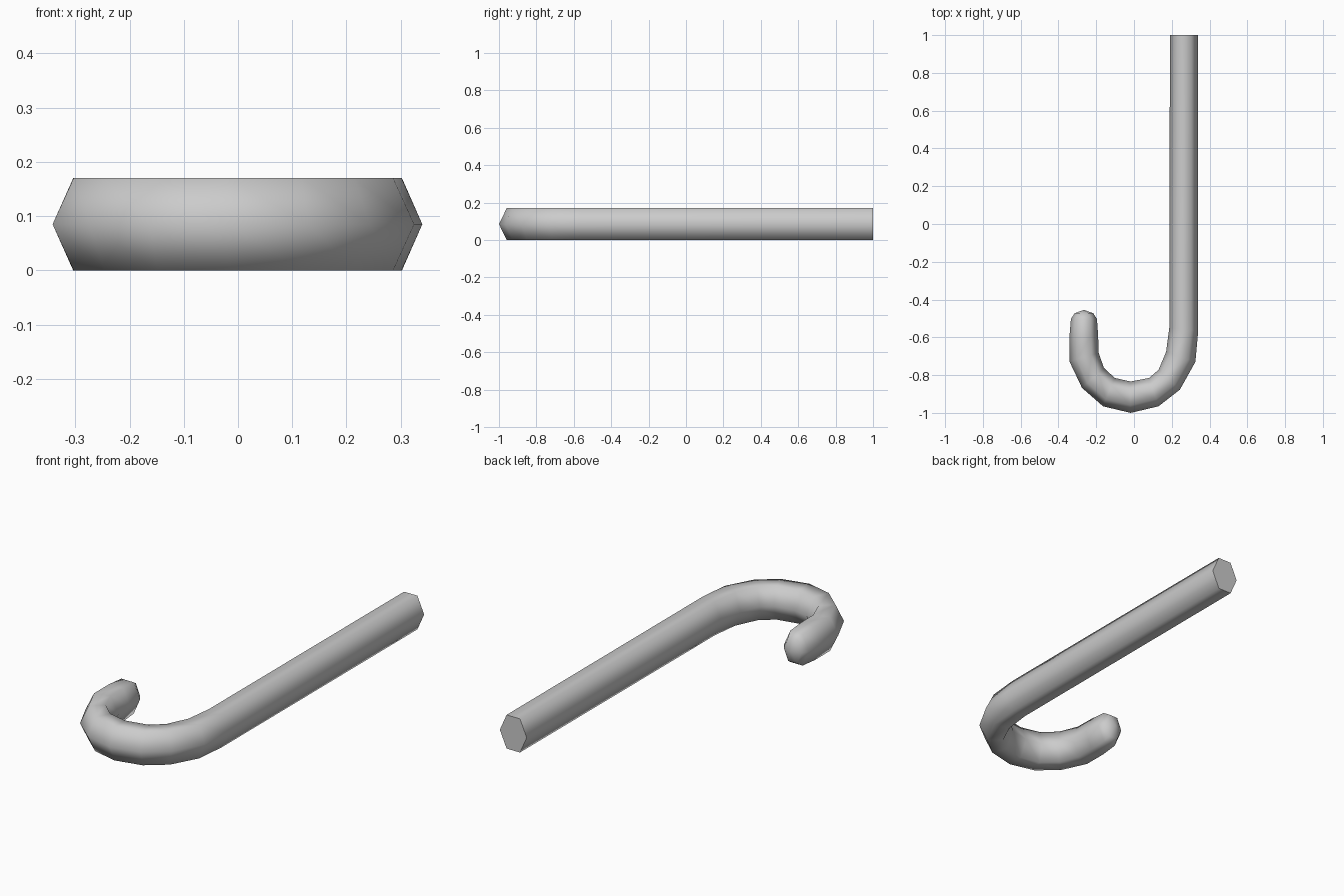
import bpy, bmesh, math
from mathutils import Vector

if "Cube" in bpy.data.objects:
    bpy.data.objects.remove(bpy.data.objects["Cube"])

# Ring stations: outer x, outer y, inner x, inner y, height scale
stations = [
    (.340, 1.0, .190, 1.0, 1),
    (.340, -.565, .187, -.548, 1),
    (.325, -.730, .170, -.677, 1),
    (.243, -.877, .130, -.772, 1),
    (.130, -.965, .080, -.815, 1),
    (-.018, -1.0, -.018, -.834, 1),
    (-.164, -.965, -.102, -.815, 1),
    (-.275, -.868, -.159, -.762, 1),
    (-.342, -.727, -.187, -.683, 1),
    (-.342, -.600, -.190, -.590, 1),
    (-.334, -.503, -.196, -.503, .93),
    (-.314, -.472, -.216, -.472, .70),
]
HALF_H = 0.085

bm = bmesh.new()
rings = []
for ox, oy, ix, iy, s in stations:
    outer, inner = Vector((ox, oy, 0)), Vector((ix, iy, 0))
    mid, half = (outer + inner) / 2, (outer - inner) / 2
    ring = []
    for k in range(6):
        # six-sided section with flat top and bottom
        p = mid + half * math.cos(math.pi * k / 3)
        p.z = HALF_H + HALF_H * s * math.sin(math.pi * k / 3) / math.sin(math.pi / 3)
        ring.append(bm.verts.new(p))
    rings.append(ring)

# Tube walls
for a, b in zip(rings, rings[1:]):
    for k in range(6):
        n = (k + 1) % 6
        bm.faces.new((a[k], a[n], b[n], b[k]))

# Flat shaft end and domed hook tip
bm.faces.new(rings[0])
tip = bm.verts.new((-.265, -.455, HALF_H))
for k in range(6):
    bm.faces.new((rings[-1][k], rings[-1][(k + 1) % 6], tip))
bmesh.ops.recalc_face_normals(bm, faces=bm.faces)

mesh = bpy.data.meshes.new("hooked_cane")
bm.to_mesh(mesh)
bm.free()
cane = bpy.data.objects.new("hooked_cane", mesh)
bpy.context.collection.objects.link(cane)
bpy.context.view_layer.objects.active = cane
cane.select_set(True)
bpy.ops.object.shade_smooth_by_angle(angle=math.radians(80))
